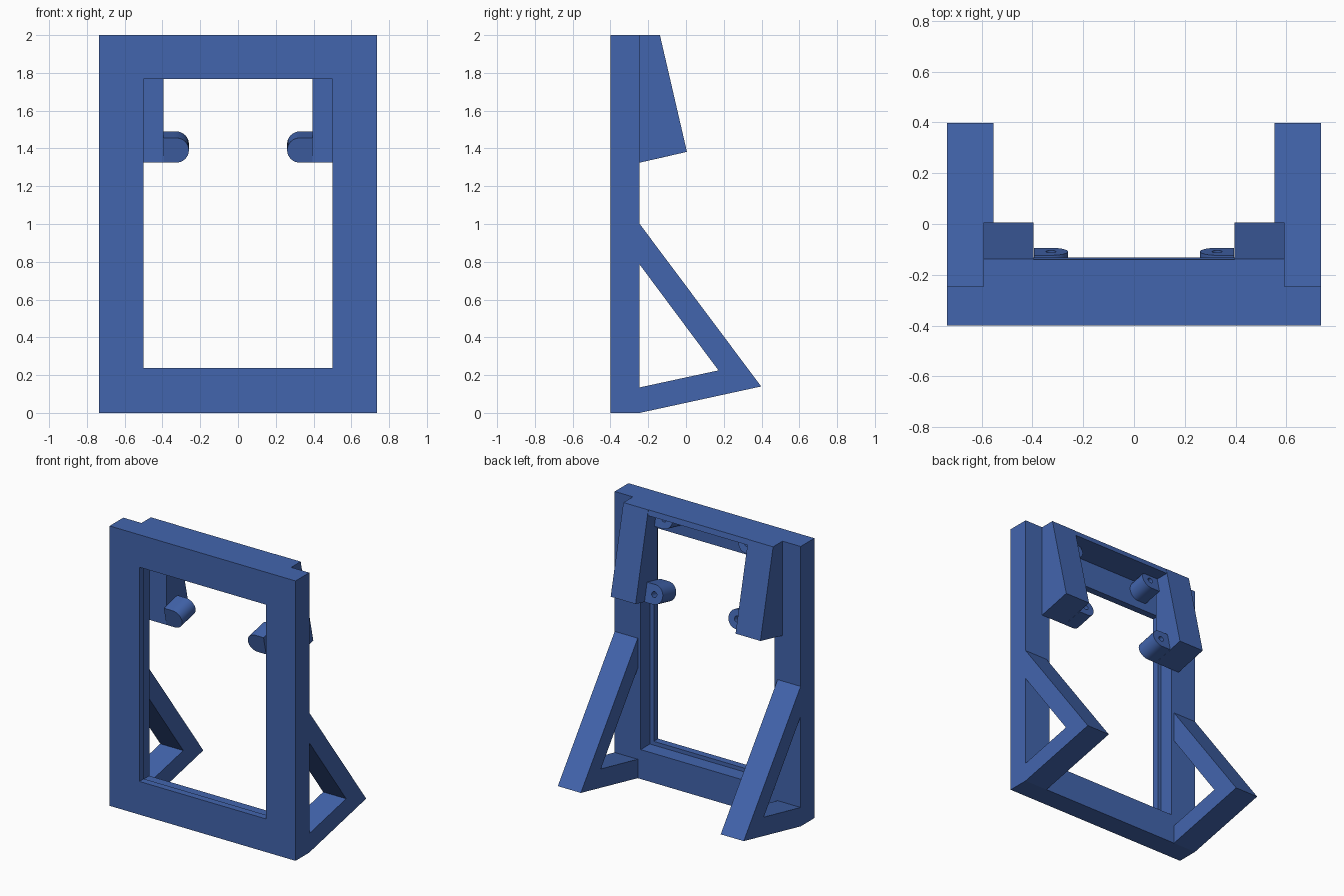
import bpy, bmesh, math
from mathutils import Vector

if "Cube" in bpy.data.objects:
    bpy.data.objects.remove(bpy.data.objects["Cube"])

blue = bpy.data.materials.new("matte_blue")
blue.diffuse_color = (0.055, 0.13, 0.42, 1)
blue.use_nodes = True
blue.node_tree.nodes["Principled BSDF"].inputs["Base Color"].default_value = blue.diffuse_color


def finish(name, bm):
    bmesh.ops.recalc_face_normals(bm, faces=bm.faces)
    me = bpy.data.meshes.new(name)
    bm.to_mesh(me)
    bm.free()
    me.materials.append(blue)
    ob = bpy.data.objects.new(name, me)
    bpy.context.collection.objects.link(ob)
    return ob


def loft(name, rings, closed=False):
    """Bridge equal-length rings; close into a loop or cap both ends."""
    bm = bmesh.new()
    loops = [[bm.verts.new(p) for p in r] for r in rings]
    n = len(loops[0])
    pairs = list(zip(loops, loops[1:]))
    if closed:
        pairs.append((loops[-1], loops[0]))
    else:
        bm.faces.new(loops[0])
        bm.faces.new(loops[-1])
    for a, b in pairs:
        for i in range(n):
            j = (i + 1) % n
            bm.faces.new((a[i], a[j], b[j], b[i]))
    return finish(name, bm)


def side_prism(name, profile, x0, x1):
    """Extrude a (y, z) profile across x."""
    return loft(name, [[(x, y, z) for y, z in profile] for x in (x0, x1)])


def rect(x, z0, z1, y):
    return [(-x, y, z0), (x, y, z0), (x, y, z1), (-x, y, z1)]


FRONT, BACK, LIP = -0.4, -0.245, -0.35

# Picture-frame body: thin front lip with a wider recess behind it
loft("frame", [
    rect(0.735, 0, 2, FRONT), rect(0.5, 0.237, 1.768, FRONT),
    rect(0.5, 0.237, 1.768, LIP), rect(0.53, 0.21, 1.962, LIP),
    rect(0.53, 0.21, 1.962, BACK), rect(0.735, 0, 2, BACK)], closed=True)

# Thin plate joining the two upper arms
side_prism("top_bridge", [(BACK, 1.962), (-0.132, 1.962), (-0.14, 2), (BACK, 2)],
           -0.395, 0.395)

# Tilted axes shared by the arms and screw tabs
tilt = math.radians(12.7)
up = Vector((0, -math.sin(tilt), math.cos(tilt)))
out = Vector((0, math.cos(tilt), math.sin(tilt)))


def screw_tab(name, side, shift):
    """Round-ended tab with a blind screw hole in its back face."""
    r, n, length = 0.067, 32, 0.155
    base = Vector((side * 0.327, BACK, 1.325)) + up * (r + shift)
    angles = [2 * math.pi * i / n for i in range(n)]
    hole = [(0.02 * math.cos(a), 0.02 * math.sin(a)) for a in angles]
    outline = []
    for a in angles:
        c, s = math.cos(a), math.sin(a)
        k = r / max(abs(c), abs(s)) if c > 0 else r  # square toward the arm
        outline.append((k * c, k * s))

    def ring(pts, d):
        return [base + Vector((side * u, 0, 0)) + up * v + out * d for u, v in pts]

    ob = loft(name, [ring(outline, 0), ring(outline, length),
                     ring(hole, length), ring(hole, length - 0.1)])
    bpy.ops.object.select_all(action='DESELECT')
    ob.select_set(True)
    bpy.context.view_layer.objects.active = ob
    bpy.ops.object.shade_smooth_by_angle(angle=math.radians(30))


for side, tag in ((-1, "left"), (1, "right")):
    # Slanted upper arm
    side_prism("upper_arm_" + tag, [(BACK, 1.325), (0.005, 1.382), (-0.138, 2), (BACK, 2)],
               side * 0.395, side * 0.592)
    # Open triangular support foot
    side_prism("support_foot_" + tag,
               [(BACK, 1.0), (0.398, 0.14), (BACK, 0), (BACK, 0.135), (0.172, 0.225), (BACK, 0.785)],
               side * 0.553, side * 0.735)
    # Screw tabs
    screw_tab("lower_tab_" + tag, side, 0)
    screw_tab("upper_tab_" + tag, side, 0.51)
